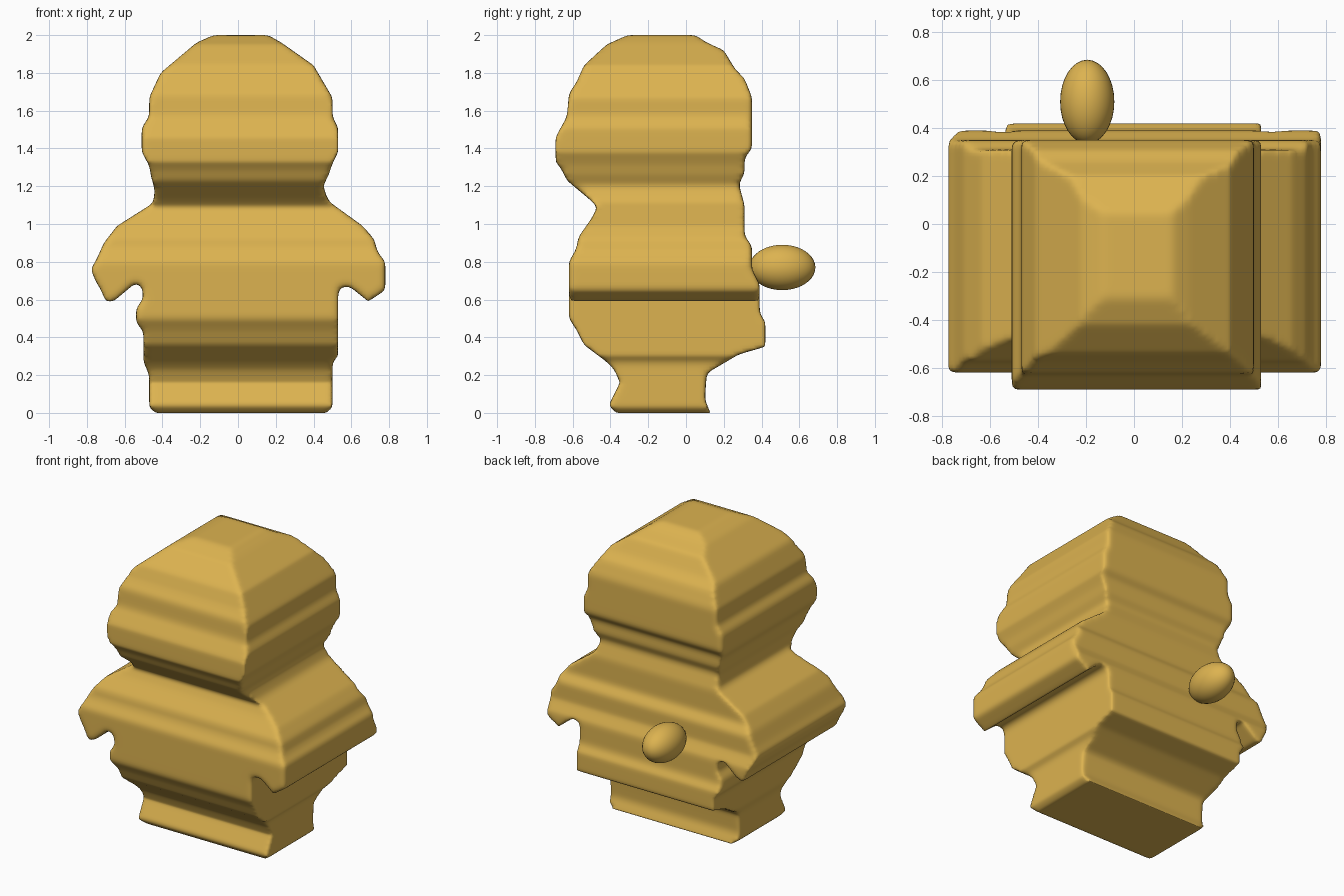
import bpy
import bmesh
from math import radians

default_cube = bpy.data.objects.get("Cube")
if default_cube:
    bpy.data.objects.remove(default_cube, do_unlink=True)

gold = bpy.data.materials.new("warm gold")
gold.use_nodes = True
gold_colour = (0.72, 0.45, 0.08, 1.0)
gold.diffuse_color = gold_colour
gold.node_tree.nodes["Principled BSDF"].inputs["Base Color"].default_value = gold_colour

# Outlines in hundredths of a unit: (sideways, height), read from the foot upwards
front_right_side = [
    (-44, 0), (-47, 3), (-47, 20), (-50, 27), (-50, 43), (-54, 48), (-54, 55),
    (-50, 61), (-51, 67), (-54, 69), (-66, 59), (-70, 59), (-73, 66), (-75, 69),
    (-78, 76), (-75, 81), (-71, 90), (-64, 99), (-45, 111), (-44, 118),
    (-46, 125), (-47, 131), (-51, 138), (-51, 151), (-47, 157), (-47, 167),
    (-41, 180), (-22, 196), (-13, 200)]
front_left_side = [
    (47, 0), (50, 3), (50, 27), (53, 30), (53, 64), (55, 67), (59, 67),
    (69, 59), (78, 65), (78, 80), (74, 85), (72, 92), (66, 99), (48, 112),
    (45, 120), (48, 126), (50, 132), (53, 138), (53, 151), (50, 157),
    (50, 167), (40, 184), (23, 196), (16, 200)]
profile_chest_side = [
    (-37, 0), (-41, 4), (-35, 16), (-38, 23), (-42, 27), (-54, 36), (-58, 44),
    (-62, 50), (-62, 80), (-58, 87), (-57, 93), (-50, 103), (-47, 109),
    (-51, 113), (-63, 123), (-66, 129), (-69, 133), (-69, 146), (-63, 157),
    (-62, 169), (-58, 175), (-54, 184), (-42, 195), (-31, 200)]
profile_back_side = [
    (13, 0), (10, 7), (11, 21), (28, 31), (42, 35), (42, 48), (39, 53),
    (39, 68), (35, 76), (35, 88), (31, 94), (31, 110), (28, 121), (31, 127),
    (31, 135), (35, 140), (35, 167), (31, 177), (26, 182), (20, 192),
    (11, 196), (5, 200)]


def front_slab_point(across, height, depth):
    return (across, depth, height)


def side_slab_point(across, height, depth):
    return (depth, across, height)


def extruded_outline(name, rising_edge, falling_edge, place, half_depth):
    """Close two outline edges into a loop and extrude it into a slab."""
    outline = [(a / 100, h / 100) for a, h in rising_edge + falling_edge[::-1]]
    bm = bmesh.new()
    loop = [bm.verts.new(place(a, h, -half_depth)) for a, h in outline]
    cap = bm.faces.new(loop)
    extruded = bmesh.ops.extrude_face_region(bm, geom=[cap])["geom"]
    for vert in extruded:
        if isinstance(vert, bmesh.types.BMVert):
            vert.co = place(*outline_position(vert.co, place), half_depth)
    bmesh.ops.recalc_face_normals(bm, faces=bm.faces)
    mesh = bpy.data.meshes.new(name)
    bm.to_mesh(mesh)
    bm.free()
    slab = bpy.data.objects.new(name, mesh)
    bpy.context.collection.objects.link(slab)
    return slab


def outline_position(co, place):
    across = co.x if place is front_slab_point else co.y
    return across, co.z


def finish(part):
    part.data.materials.clear()
    part.data.materials.append(gold)
    for face in part.data.polygons:
        face.material_index = 0
        face.use_smooth = True


# Body: where the front outline and the side outline overlap
body = extruded_outline("body", front_right_side, front_left_side,
                        front_slab_point, 1)
side_cutter = extruded_outline("side_cutter", profile_chest_side,
                               profile_back_side, side_slab_point, 1)
side_cutter.hide_render = True
overlap = body.modifiers.new("overlap", 'BOOLEAN')
overlap.operation = 'INTERSECT'
overlap.solver = 'EXACT'
overlap.object = side_cutter

# Soften the carved edges
remesh = body.modifiers.new("even surface", 'REMESH')
remesh.mode = 'VOXEL'
remesh.voxel_size = 0.016
remesh.use_smooth_shade = True
soften = body.modifiers.new("soft edges", 'SMOOTH')
soften.factor = 0.5
soften.iterations = 6

# Bake the modifiers, then drop the cutter
bpy.context.view_layer.update()
evaluated = body.evaluated_get(bpy.context.evaluated_depsgraph_get())
baked = bpy.data.meshes.new_from_object(evaluated)
body.modifiers.clear()
body.data = baked
bpy.data.objects.remove(side_cutter, do_unlink=True)
finish(body)

# Tail: an egg on the back, a little to the model's right
bpy.ops.mesh.primitive_uv_sphere_add(segments=32, ring_count=20, radius=1,
                                     location=(-0.195, 0.51, 0.77))
tail = bpy.context.object
tail.name = "tail"
tail.scale = (0.113, 0.175, 0.12)
finish(tail)
bpy.ops.object.shade_smooth_by_angle(angle=radians(60))
